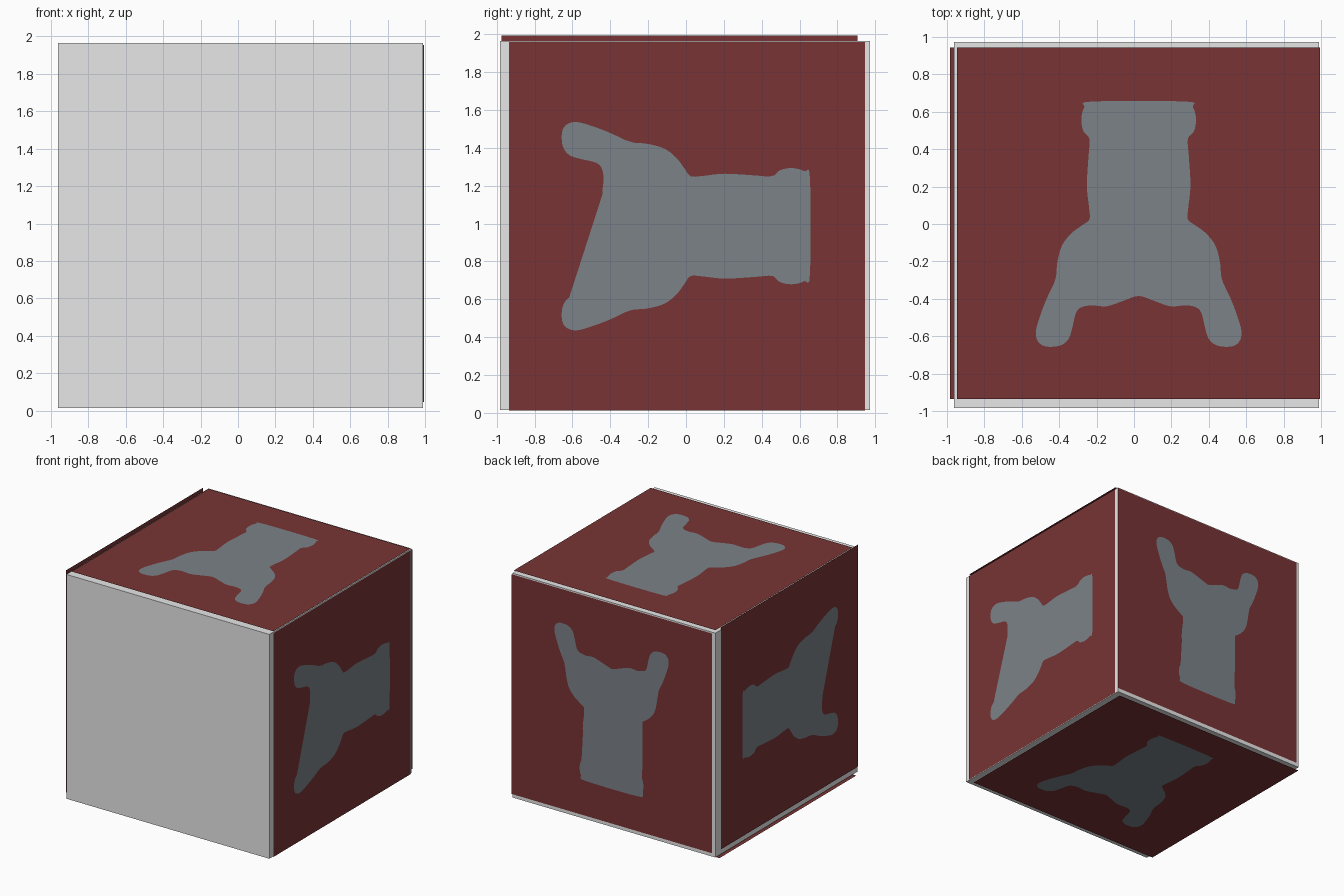
import bpy, bmesh
from mathutils import Matrix, Vector

if "Cube" in bpy.data.objects:
    bpy.data.objects.remove(bpy.data.objects["Cube"])


def material(name, rgb):
    m = bpy.data.materials.new(name)
    m.diffuse_color = (*rgb, 1)
    m.use_nodes = True
    m.node_tree.nodes["Principled BSDF"].inputs["Base Color"].default_value = m.diffuse_color
    return m


LIGHT = material("light grey", (0.8, 0.8, 0.8))
RED = material("dark red", (0.19, 0.034, 0.035))
SLATE = material("slate grey", (0.20, 0.225, 0.25))


def add_object(name, bm, mat):
    me = bpy.data.meshes.new(name)
    bm.to_mesh(me)
    bm.free()
    me.materials.append(mat)
    ob = bpy.data.objects.new(name, me)
    bpy.context.collection.objects.link(ob)
    return ob


def flat_shape(name, points, matrix, mat):
    bm = bmesh.new()
    bm.faces.new([bm.verts.new(matrix @ Vector((u, v, 0))) for u, v in points])
    bmesh.ops.triangulate(bm, faces=bm.faces[:])
    return add_object(name, bm, mat)


def smooth_loop(pts, steps=4):
    # closed Catmull-Rom curve through the points
    out, n = [], len(pts)
    for i in range(n):
        a, b, c, d = (Vector(pts[(i + k) % n]) for k in (-1, 0, 1, 2))
        for s in range(steps):
            t = s / steps
            out.append(0.5 * (2 * b + (c - a) * t + (2 * a - 5 * b + 4 * c - d) * t * t
                              + (3 * b - a - 3 * c + d) * t ** 3))
    return out


# Cube body
bm = bmesh.new()
bmesh.ops.create_cube(bm, size=1)
bmesh.ops.transform(bm, verts=bm.verts, matrix=Matrix.Translation((0.013, -0.005, 0.989))
                    @ Matrix.Diagonal((1.952, 1.955, 1.95, 1)))
add_object("cube_body", bm, LIGHT)

# Half outline of the two-armed emblem: (half width, position towards its base)
HALF = [(0.25, 0.65), (0.29, 0.62), (0.307, 0.555), (0.295, 0.49), (0.263, 0.45),
        (0.268, 0.36), (0.277, 0.20), (0.265, 0.08), (0.263, 0.02), (0.30, -0.01),
        (0.36, -0.055), (0.41, -0.12), (0.435, -0.21), (0.445, -0.30), (0.49, -0.40),
        (0.525, -0.49), (0.55, -0.58), (0.537, -0.635), (0.495, -0.66), (0.42, -0.655),
        (0.375, -0.62), (0.355, -0.56), (0.335, -0.48), (0.305, -0.45), (0.25, -0.44),
        (0.17, -0.445), (0.08, -0.415)]
EMBLEM = smooth_loop(HALF + [(0, -0.39)] + [(-w, p) for w, p in reversed(HALF)])

X, Y, Z = Vector((1, 0, 0)), Vector((0, 1, 0)), Vector((0, 0, 1))
# name, sheet centre, across direction, direction of emblem base, sheet size
SHEETS = [
    ("top", (0.025, 0.005, 1.975), X, Y, (1.94, 1.88)),
    ("right", (0.996, 0.005, 0.986), -Z, Y, (1.945, 1.88)),
    ("left", (-0.972, -0.034, 1.028), Z, Y, (1.93, 1.88)),
    ("bottom", (-0.018, 0.005, 0.003), -X, Y, (1.93, 1.88)),
    ("back", (0.03, 0.977, 1.0), X, -Z, (1.93, 1.91)),
]

# Red sheet and slate emblem on five sides; the front stays blank
for name, centre, u, v, (w, h) in SHEETS:
    n = u.cross(v)
    frame = Matrix.Translation(centre) @ Matrix((u, v, n)).transposed().to_4x4()
    corners = [(-w / 2, -h / 2), (w / 2, -h / 2), (w / 2, h / 2), (-w / 2, h / 2)]
    flat_shape(name + "_sheet", corners, frame, RED)
    emblem = flat_shape(name + "_emblem", EMBLEM,
                        Matrix.Translation(n * 0.003) @ frame, SLATE)
    # keep the emblem facing outwards
    if emblem.data.polygons[0].normal.dot(n) < 0:
        emblem.data.flip_normals()
